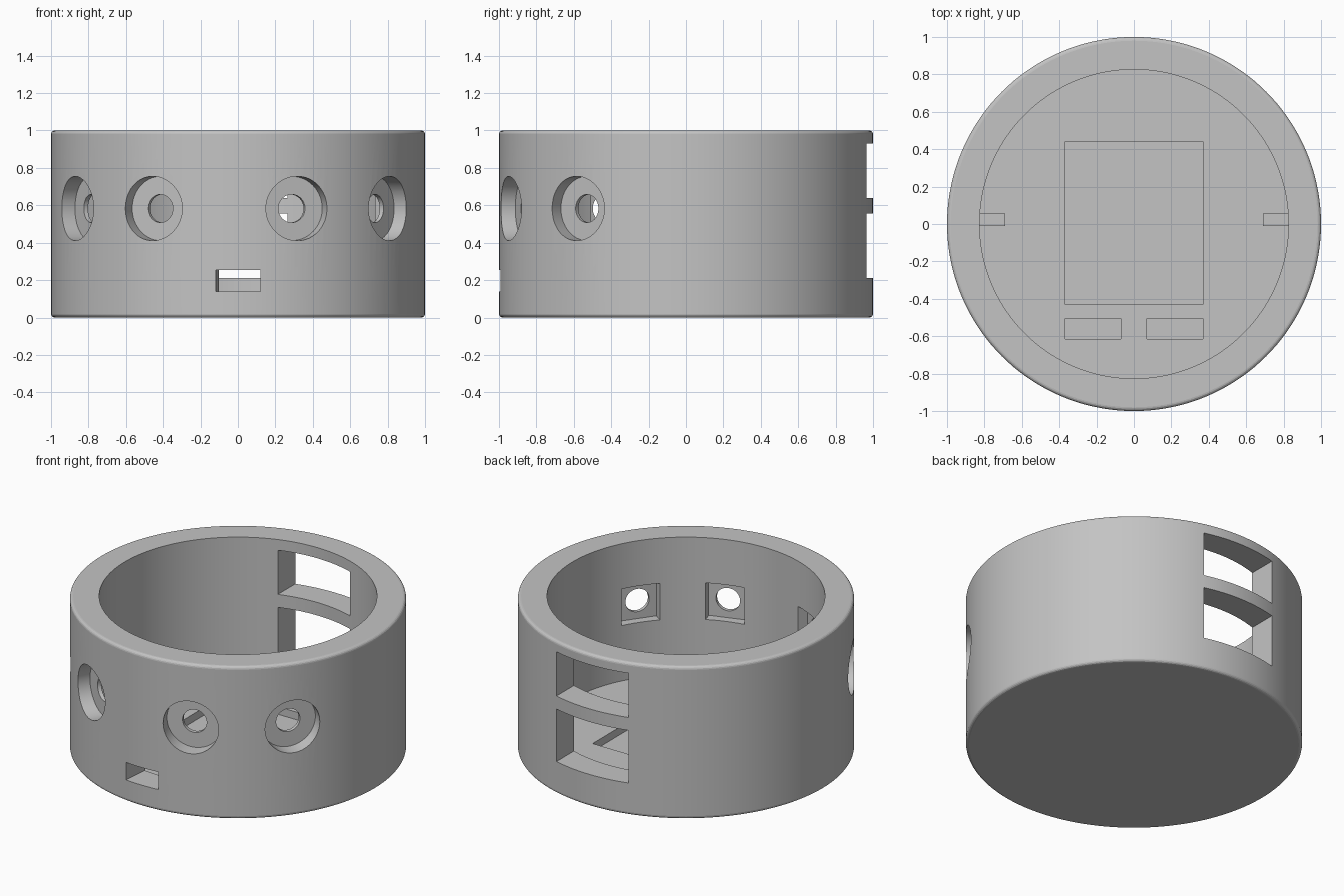
import bpy, bmesh
from math import sin, cos, pi, radians

cube = bpy.data.objects.get("Cube")
if cube:
    bpy.data.objects.remove(cube, do_unlink=True)

grey = bpy.data.materials.new("plain_grey")
grey.use_nodes = True
grey.diffuse_color = (0.55, 0.55, 0.55, 1)
grey.node_tree.nodes["Principled BSDF"].inputs["Base Color"].default_value = (0.55, 0.55, 0.55, 1)

INNER, FLOOR, FILLET = 0.826, 0.1, 0.02


def add_object(name, bm):
    mesh = bpy.data.meshes.new(name)
    bm.to_mesh(mesh)
    bm.free()
    mesh.materials.append(grey)
    obj = bpy.data.objects.new(name, mesh)
    bpy.context.collection.objects.link(obj)
    return obj


def box(name, x, y, z):
    """Box from (min, max) ranges on each axis."""
    bm = bmesh.new()
    bmesh.ops.create_cube(bm, size=1)
    for v in bm.verts:
        v.co = [r[0] + (c + 0.5) * (r[1] - r[0]) for c, r in zip(v.co, (x, y, z))]
    return add_object(name, bm)


def bore(name, radius, near, far, angle, z):
    """Horizontal cylinder pointing outward at an angle from the front."""
    bm = bmesh.new()
    bmesh.ops.create_cone(bm, cap_ends=True, segments=64, radius1=radius,
                          radius2=radius, depth=far - near)
    obj = add_object(name, bm)
    mid = (near + far) / 2
    obj.rotation_euler = (pi / 2, 0, angle)
    obj.location = (mid * sin(angle), -mid * cos(angle), z)
    return obj


def cut(target, cutter):
    """Subtract a cutter and delete it."""
    cutter.hide_render = True
    bpy.context.view_layer.objects.active = target
    mod = target.modifiers.new("cut", "BOOLEAN")
    mod.operation = "DIFFERENCE"
    mod.solver = "EXACT"
    mod.object = cutter
    bpy.ops.object.modifier_apply(modifier=mod.name)
    bpy.data.objects.remove(cutter, do_unlink=True)


# Round open housing: a turned profile with filleted outer edges
steps = [radians(a) for a in (0, 22.5, 45, 67.5, 90)]
rim = 1 - FILLET
profile = [(0, 0)]
profile += [(rim + FILLET * sin(a), FILLET - FILLET * cos(a)) for a in steps]
profile += [(rim + FILLET * cos(a), rim + FILLET * sin(a)) for a in steps]
profile += [(INNER, 1), (INNER, FLOOR), (0, FLOOR)]
bm = bmesh.new()
verts = [bm.verts.new((r, 0, z)) for r, z in profile]
edges = [bm.edges.new(pair) for pair in zip(verts, verts[1:])]
bmesh.ops.spin(bm, geom=verts + edges, cent=(0, 0, 0), axis=(0, 0, 1),
               angle=2 * pi, steps=144, use_merge=True)
bmesh.ops.remove_doubles(bm, verts=bm.verts, dist=0.0001)
bmesh.ops.recalc_face_normals(bm, faces=bm.faces)
housing = add_object("housing", bm)

# Sensor holes: outer counterbore, through hole and square inner pocket
HOLE_Z = 0.583
for degrees in (-60.5, -27.2, 18.5, 54.2):
    a = radians(degrees)
    cut(housing, bore("counterbore", 0.172, 0.905, 1.2, a, HOLE_Z))
    pocket = box("pocket", (-0.12, 0.12), (-0.88, -0.6), (HOLE_Z - 0.12, HOLE_Z + 0.12))
    pocket.rotation_euler.z = a
    cut(housing, pocket)
    cut(housing, bore("through_hole", 0.075, 0.7, 1.1, a, HOLE_Z))

# Slightly skewed cable slot at the front
slot = box("slot", (-0.118, 0.118), (-0.3, 0.3), (0.14, 0.255))
slot.location.y = -1
slot.rotation_euler.z = radians(-5)
cut(housing, slot)

# Two stacked windows at the back
for z in ((0.21, 0.555), (0.64, 0.93)):
    cut(housing, box("window", (-0.26, 0.265), (0.65, 1.2), z))

# Shallow recesses in the floor
cut(housing, box("board_recess", (-0.37, 0.37), (-0.43, 0.44), (0.05, 0.3)))
for x in ((-0.37, -0.07), (0.07, 0.37)):
    cut(housing, box("small_recess", x, (-0.615, -0.505), (0.05, 0.13)))

bpy.ops.object.select_all(action="DESELECT")
housing.select_set(True)
bpy.context.view_layer.objects.active = housing
bpy.ops.object.shade_smooth_by_angle(angle=radians(10))

# Small locating tabs at the foot of the inner wall
for side, x in (("left", (0.69, 0.86)), ("right", (-0.86, -0.69))):
    box(side + "_locating_tab", x, (-0.01, 0.057), (0.08, 0.17))
